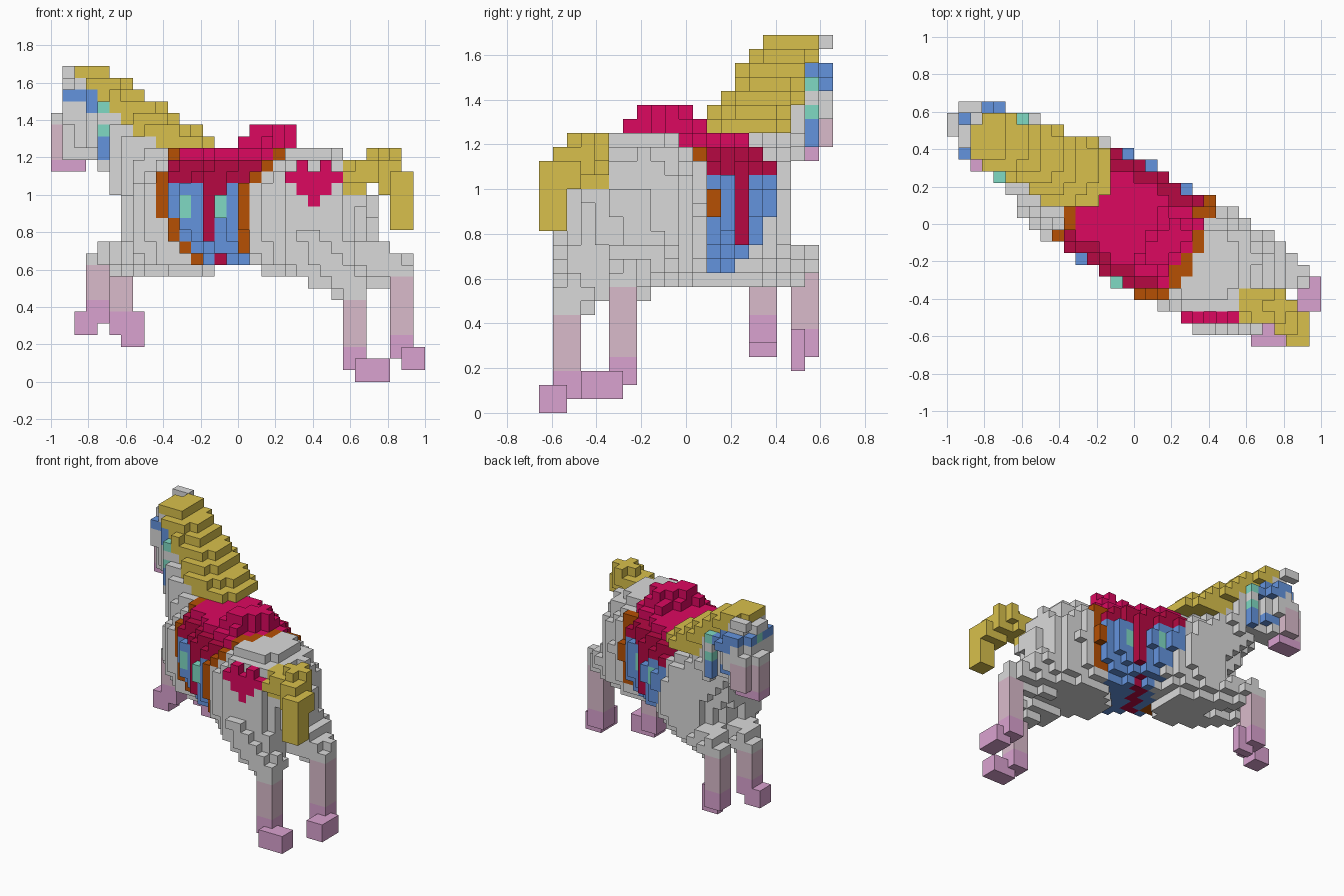
import bpy, bmesh, math
from mathutils import Vector

old = bpy.data.objects.get("Cube")
if old:
    bpy.data.objects.remove(old)

S = 1 / 16                      # cube size
COUNT = Vector((32, 21, 27))
ORIGIN = Vector((-COUNT.x, -COUNT.y, 0)) * S / 2


def linear(pair):
    c = int(pair, 16) / 255
    return ((c + 0.055) / 1.055) ** 2.4


def material(label, code):
    mat = bpy.data.materials.new(label)
    rgba = [linear(code[n:n + 2]) for n in (0, 2, 4)] + [1]
    mat.diffuse_color = rgba
    mat.use_nodes = True
    mat.node_tree.nodes["Principled BSDF"].inputs["Base Color"].default_value = rgba
    return mat


GREY = material("grey coat", "DADADA")
GOLD = material("gold hair", "D8C04C")
CRIMSON = material("crimson saddle", "DC0860")
DARK = material("dark crimson", "B60842")
BROWN = material("brown trim", "B65002")
BLUE = material("blue cloth", "6494DE")
TEAL = material("teal gem", "80DAC4")
DUSTY = material("dusty pink skin", "DABBCB")
PINK = material("pink hoof", "DAA2D0")

# Body axis runs diagonally: u goes to the tail, v to the animal's left
ANGLE = math.radians(30)
C, N = math.cos(ANGLE), math.sin(ANGLE)


def local(p):
    return p.x * C - p.y * N, p.x * N + p.y * C


def on_axis(u, v, z):
    return Vector((u * C + v * N, v * C - u * N, z))


def block(centre, *cubes):
    """Upright block, sized in whole cubes."""
    centre = Vector(centre)
    return lambda p: all(abs(d) < n * S / 2 for d, n in zip(p - centre, cubes))


def limb(a, b, ra, rb):
    """Tapered rod with round ends."""
    a, d = Vector(a), Vector(b) - Vector(a)

    def test(p):
        t = max(0, min(1, (p - a).dot(d) / d.length_squared))
        return (p - a - d * t).length < ra + (rb - ra) * t
    return test


def barrel(u0, length, width, z0, height):
    """Rounded block along the body axis."""
    def test(p):
        u, v = local(p)
        terms = ((u - u0) / length, v / width, (p.z - z0) / height)
        return sum(abs(t) ** 2.6 for t in terms) < 1
    return test


def union(*tests):
    return lambda p: any(t(p) for t in tests)


PARTS = []                      # earlier parts claim cubes first


def part(name, test, colour):
    PARTS.append((name, test, colour if callable(colour) else lambda p: colour))


# Heart on the right flank
def heart(p):
    x, z = abs(p.x - 6.5 * S) / S, p.z / S
    if abs(p.y + 0.5) > S / 2 or not 15 < z < 19:
        return False
    return 0.5 < x < 1.5 if z > 18 else x < (z - 15) * 1.2


part("heart_mark", heart, CRIMSON)


# Head, bridle and ear
def bridle_colour(p):
    return GREY if abs(p.z - 1.41) < S / 2 else TEAL if abs(p.z - 1.41) < 0.1 else BLUE


def muzzle_colour(p):
    return PINK if p.z < 1.19 else DUSTY if p.z < 1.38 else GREY


def head_colour(p):
    row = p.z // S
    if row == 24:               # brow band with a gem on the forehead
        return TEAL if p.x < -0.88 and abs(p.y - 0.5) < S / 2 else BLUE
    return BLUE if p.x > -0.82 and row in (20, 23) else GREY


part("ear", block((-0.875, 0.625, 1.66), 2, 1, 1), GREY)
for name, x, y in (("bridle_right", -0.72, 0.25), ("bridle_left", -0.59, 0.56)):
    part(name, block((x, y, 1.34), 1, 1, 5), bridle_colour)


# Mane: ellipses stepping forward up the neck
def mane(p):
    t = (p.z - 1.28) / 0.38
    u, v = local(p - Vector((-0.31 - 0.47 * t, 0.27 + 0.2 * t, 0)))
    return -0.1 < t < 1.1 and (u / (0.2 - 0.09 * t)) ** 2 + (v / (0.21 - 0.07 * t)) ** 2 < 1


part("mane", mane, GOLD)
part("muzzle", union(block((-0.875, 0.53, 1.28), 2, 2, 5),
                     block((-0.875, 0.59, 1.31), 2, 2, 4),
                     block((-0.9, 0.53, 1.28), 3, 2, 5)), muzzle_colour)
part("head", union(limb((-0.8, 0.48, 1.47), (-0.82, 0.49, 1.3), 0.17, 0.135),
                   block((-0.78, 0.31, 1.53), 1, 1, 1)), head_colour)


# Saddle: raised cantle over a cloth whose edges slant with height
def cantle(p):
    u, v = local(p)
    step = (p.z - 1.25) // S
    return step in (0, 1) and 0.1 + 0.04 * step < u < 0.28 and abs(v) < 0.16 - 0.03 * step


def tack_limits(p):
    left = 0.1 if local(p)[1] > 0 else 0
    front = max(0, 0.92 - p.z) * 0.7 - 0.35 + left / 2
    return front, max(0.23 + left, 0.23 + (p.z - 1.04) * 0.85)


cloth_shell = barrel(0.06, 0.78, 0.32, 0.94, 0.33)


def cloth(p):
    front, rear = tack_limits(p)
    return front < local(p)[0] < rear and cloth_shell(p)


def cloth_colour(p):
    u, v = local(p)
    front, rear = tack_limits(p)
    if u > rear - 0.07 or (u < front + 0.07 and v < 0):
        return BROWN
    if p.z > 1.19:
        return CRIMSON
    if p.z > 1 + abs(u) / 3 or abs(u) < 0.04:
        return DARK
    gem = abs(p.z - 0.94) < S and abs(abs(u + 0.04) - 0.12) < 0.04
    return TEAL if gem else BLUE


part("saddle_cantle", cantle, CRIMSON)
part("saddle_cloth", cloth, cloth_colour)

# Tail: arched root and hanging tip
arch = (0.78, -0.45, 1.17)
part("tail", union(limb((0.63, -0.42, 1.09), arch, 0.09, 0.09),
                   limb(arch, (0.86, -0.56, 1.03), 0.09, 0.08),
                   block((0.875, -0.594, 0.97), 2, 2, 5)), GOLD)


def leg(name, foot, top, toe, hoof, root, thickness):
    """Hoof, straight shin and an upper leg reaching into the body."""
    x, y, z = foot
    rows = round((top - z) / S)
    hoof_centre = Vector(foot) + Vector((toe[0], toe[1], hoof[2] / 2)) * S
    part(name + "_hoof", block(hoof_centre, *hoof), PINK)
    part(name + "_shin", block((x, y, (z + S + top) / 2), 2, 2, rows - 1),
         lambda p: PINK if p.z < z + 3 * S else DUSTY)
    part(name + "_upper", limb((x, y, top + S / 2), root, 0.075, thickness), GREY)


# Legs, rooted in left and right pairs
leg("front_right", (-0.75, 0.344, 0.25), 0.625, (-1, 0), (2, 2, 2),
    on_axis(-0.35, -0.12, 0.7), 0.13)
leg("front_left", (-0.625, 0.531, 0.1875), 0.625, (1, -0.5), (2, 1, 3),
    on_axis(-0.35, 0.12, 0.7), 0.13)
leg("hind_right", (0.625, -0.531, 0), 0.4375, (1.5, -1), (3, 2, 2),
    on_axis(0.52, -0.12, 0.76), 0.22)
leg("hind_left", (0.875, -0.281, 0.0625), 0.5625, (1, -1.5), (2, 3, 2),
    on_axis(0.52, 0.12, 0.74), 0.22)

# Neck and trunk
part("neck", limb((-0.4, 0.22, 1.02), (-0.66, 0.39, 1.4), 0.25, 0.17), GREY)
part("body", union(barrel(0.07, 0.72, 0.315, 0.94, 0.33),
                   barrel(-0.34, 0.29, 0.31, 0.89, 0.34),
                   barrel(0.42, 0.35, 0.32, 0.9, 0.36)), GREY)

# Fill the grid: the first matching part claims each cube
cells, owned = {}, {}
for i in range(int(COUNT.x)):
    for j in range(int(COUNT.y)):
        for k in range(int(COUNT.z)):
            p = ORIGIN + Vector((i + 0.5, j + 0.5, k + 0.5)) * S
            for name, test, colour in PARTS:
                if test(p):
                    cells[i, j, k] = colour(p)
                    owned.setdefault(name, []).append((i, j, k))
                    break


def add_side(bm, verts, cell, axis, side):
    ring = []
    for a, b in ((0, 0), (1, 0), (1, 1), (0, 1)):
        q = list(cell)
        q[axis] += side
        q[(axis + 1) % 3] += a
        q[(axis + 2) % 3] += b
        key = tuple(q)
        if key not in verts:
            verts[key] = bm.verts.new(ORIGIN + Vector(key) * S)
        ring.append(verts[key])
    return bm.faces.new(ring if side else ring[::-1])


# Build each part from the exposed cube sides
for name, cubes in owned.items():
    bm, verts, used = bmesh.new(), {}, []
    for cell in cubes:
        for axis in range(3):
            for side in (0, 1):
                near = list(cell)
                near[axis] += 2 * side - 1
                if tuple(near) not in cells:
                    if cells[cell] not in used:
                        used.append(cells[cell])
                    face = add_side(bm, verts, cell, axis, side)
                    face.material_index = used.index(cells[cell])
    mesh = bpy.data.meshes.new(name)
    bm.to_mesh(mesh)
    bm.free()
    for mat in used:
        mesh.materials.append(mat)
    bpy.context.collection.objects.link(bpy.data.objects.new(name, mesh))
